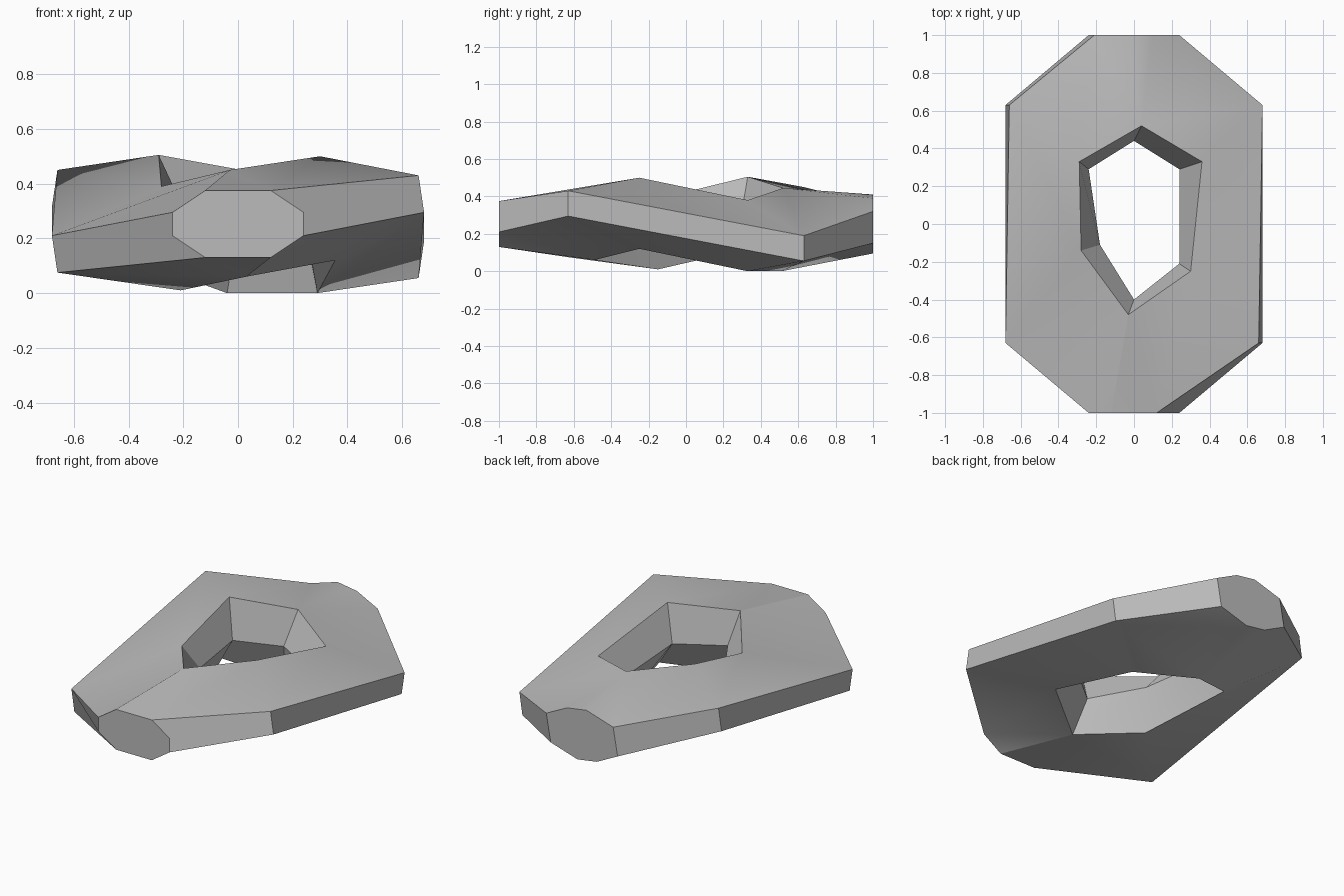
import bpy
import bmesh
from mathutils import Vector

HEIGHT = 0.505

cube = bpy.data.objects.get("Cube")
if cube:
    bpy.data.objects.remove(cube, do_unlink=True)


def flip(point):
    """Half turn about the long axis, which maps the upper rim to the lower."""
    x, y, z = point
    return (-x, y, HEIGHT - z)


def end_profile(y, outline):
    """Points of a flat end cap, from x and z."""
    return [(x, y, z) for x, z in outline]


# Upper rim, one group of points per corner of the six-sided ring
front_end = end_profile(-1, [(-.24, .295), (-.12, .375), (.12, .375)])
back_end = end_profile(1, [(.24, .32), (.1, .39), (-.03, .41), (-.21, .355)])
upper_rim = [
    front_end,
    [(.66, -.63, .43)],
    [(.68, .63, .19)],
    back_end,
    [(-.66, .63, .45)],
    [(-.68, -.63, .21)],
]

# Lower rim, the same corners turned over
lower_rim = [[flip(p) for p in reversed(upper_rim[-i])]
             for i in range(len(upper_rim))]

# Hole: upper edge, narrow waist and lower edge
hole_top = [(-.03, -.48, .45), (.3, -.25, .5), (.36, .33, .38),
            (.04, .52, .445), (-.29, .33, .505), (-.28, -.14, .39)]
hole_waist = [(0, -.4, .26), (.24, -.21, .28), (.24, .29, .25),
              (0, .44, .24), (-.24, .29, .27), (-.18, -.11, .27)]
hole_bottom = [(.03, -.49, .06), (.355, -.25, .12), (.29, .33, 0),
               (-.04, .51, 0), (-.37, .33, .12), (-.21, -.15, .01)]

bm = bmesh.new()


def add_points(points):
    return [bm.verts.new(Vector(p)) for p in points]


def add_face(*corners):
    return bm.faces.new(corners)


upper = [add_points(group) for group in upper_rim]
lower = [add_points(group) for group in lower_rim]
top, waist, bottom = map(add_points, (hole_top, hole_waist, hole_bottom))
front_left = bm.verts.new(flip(front_end[0]))
front_right = bm.verts.new((-front_end[0][0], -1, front_end[0][2]))
front_right.co = front_left.co.copy()
front_right.co.z = front_end[0][2]
front_left.co.x = front_end[0][0]

corners = len(top)
for i in range(corners):
    j = (i + 1) % corners
    # Broad upper and lower surfaces
    for rim, inner in ((upper, top), (lower, bottom)):
        for a, b in zip(rim[i], rim[i][1:]):
            add_face(a, b, inner[i])
        add_face(rim[i][-1], rim[j][0], inner[j], inner[i])
    # Walls of the hole
    add_face(top[i], top[j], waist[j], waist[i])
    add_face(waist[i], waist[j], bottom[j], bottom[i])
    # Outer rim band
    band = [lower[i][-1], lower[j][0], upper[j][0], upper[i][-1]]
    if i == 0:
        band.append(front_right)
    elif j == 0:
        band.insert(2, front_left)
    add_face(*band)

# Flat end caps
add_face(*lower[0], front_right, *reversed(upper[0]), front_left)
add_face(*lower[3], *reversed(upper[3]))

bmesh.ops.recalc_face_normals(bm, faces=bm.faces[:])
mesh = bpy.data.meshes.new("faceted_ring")
bm.to_mesh(mesh)
bm.free()

ring = bpy.data.objects.new("faceted_ring", mesh)
bpy.context.collection.objects.link(ring)

# Plain grey finish
colour = (.5, .5, .5, 1)
grey = bpy.data.materials.new("plain_grey")
grey.use_nodes = True
grey.diffuse_color = colour
for node in grey.node_tree.nodes:
    if node.type == 'BSDF_PRINCIPLED':
        node.inputs["Base Color"].default_value = colour
mesh.materials.append(grey)

bpy.ops.object.select_all(action='DESELECT')
ring.select_set(True)
bpy.context.view_layer.objects.active = ring
bpy.ops.object.shade_smooth_by_angle()
